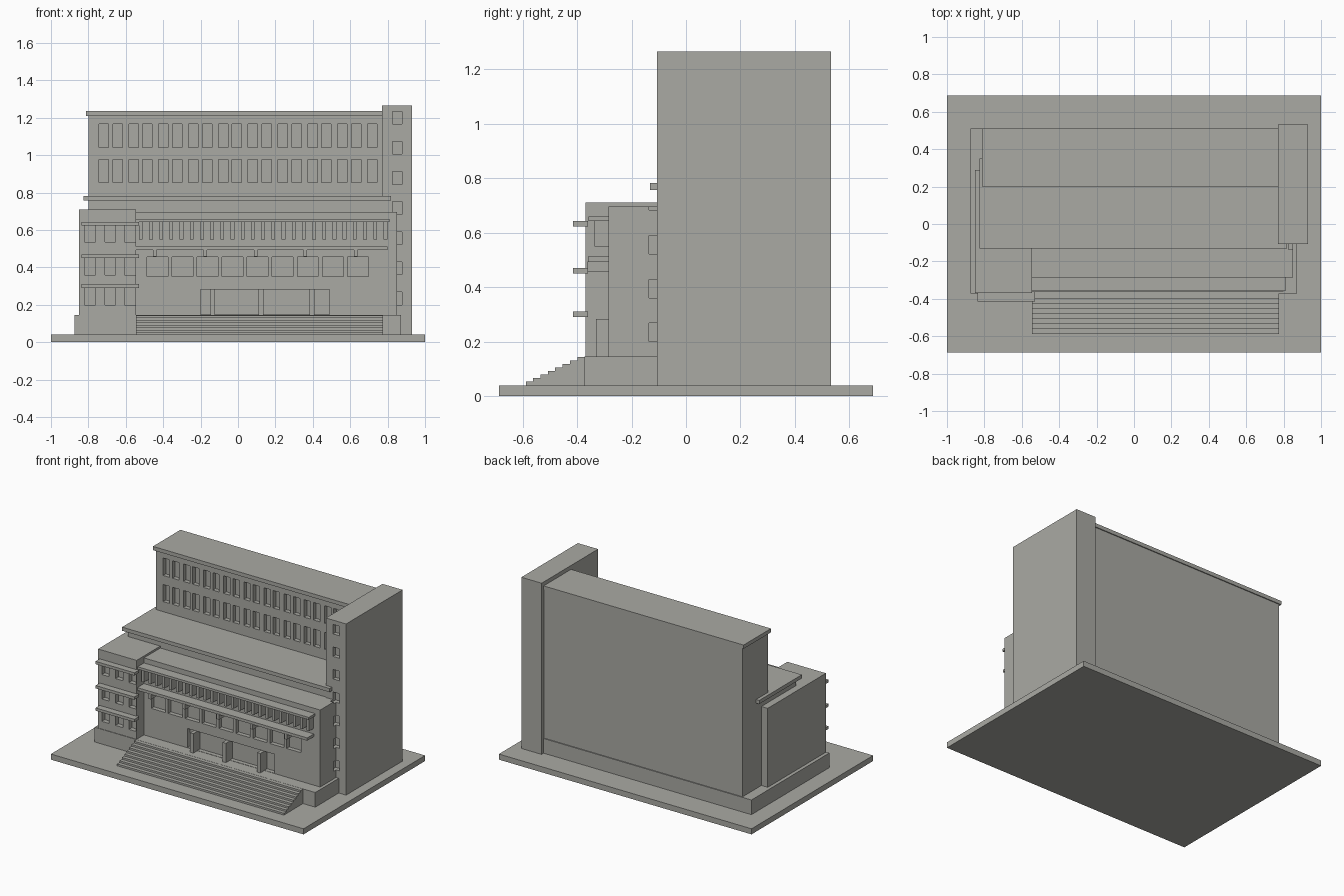
import bpy, bmesh

if "Cube" in bpy.data.objects:
    bpy.data.objects.remove(bpy.data.objects["Cube"])

stone = bpy.data.materials.new("warm grey stone")
stone.diffuse_color = (0.40, 0.40, 0.37, 1)
stone.use_nodes = True
stone.node_tree.nodes["Principled BSDF"].inputs["Base Color"].default_value = stone.diffuse_color


def boxes(name, items, helper=False):
    """One object from boxes given as (x0, x1, y0, y1, z0, z1)."""
    bm = bmesh.new()
    for x0, x1, y0, y1, z0, z1 in items:
        vs = bmesh.ops.create_cube(bm, size=1)["verts"]
        for v in vs:
            v.co.x = x1 if v.co.x > 0 else x0
            v.co.y = y1 if v.co.y > 0 else y0
            v.co.z = z1 if v.co.z > 0 else z0
    me = bpy.data.meshes.new(name)
    bm.to_mesh(me)
    bm.free()
    me.materials.append(stone)
    ob = bpy.data.objects.new(name, me)
    bpy.context.collection.objects.link(ob)
    if helper:
        ob.hide_render = True
        ob.hide_set(True)
        ob.display_type = 'WIRE'
    return ob


def cut(ob, cutter):
    m = ob.modifiers.new("openings", 'BOOLEAN')
    m.operation = 'DIFFERENCE'
    m.solver = 'EXACT'
    m.object = cutter


# Ground slab and plinth
boxes("ground_slab", [(-1, 1, -0.687, 0.687, 0, 0.04)])
boxes("plinth", [(-0.875, 0.872, -0.372, 0.51, 0.04, 0.145)])

# Entrance stairs as one stepped profile
n = 8
profile = [(-0.37, 0.04)]
for i in range(n):
    y = -0.588 + i * 0.027
    profile += [(y, 0.04 + i * 0.013), (y, 0.04 + (i + 1) * 0.013)]
profile.append((-0.37, 0.144))
bm = bmesh.new()
face = bm.faces.new([bm.verts.new((-0.545, y, z)) for y, z in profile])
side = bmesh.ops.extrude_face_region(bm, geom=[face])["geom"]
bmesh.ops.translate(bm, vec=(1.32, 0, 0),
                    verts=[g for g in side if isinstance(g, bmesh.types.BMVert)])
bmesh.ops.recalc_face_normals(bm, faces=bm.faces)
me = bpy.data.meshes.new("entrance_stairs")
bm.to_mesh(me)
bm.free()
me.materials.append(stone)
bpy.context.collection.objects.link(bpy.data.objects.new("entrance_stairs", me))

# Tall rear block with two rows of paired windows
tall = boxes("tall_block", [(-0.80, 0.775, 0.215, 0.503, 0.14, 1.215)])
win = []
for z0, z1 in ((0.855, 0.977), (1.042, 1.167)):
    for i in range(10):
        for dx in (0, 0.074):
            x = -0.743 + i * 0.1595 + dx
            if x < 0.72:
                win.append((x, x + 0.051, 0.15, 0.245, z0, z1))
cut(tall, boxes("tall_window_cutter", win, True))
boxes("top_roof_slab", [(-0.813, 0.775, 0.2, 0.51, 1.21, 1.237)])

# Middle block and its overhanging roof
boxes("middle_block", [(-0.80, 0.775, -0.1, 0.34, 0.14, 0.76)])
boxes("middle_roof_slab", [(-0.825, 0.818, -0.132, 0.35, 0.757, 0.783)])

# Stair tower with a column of windows notching the front hall too
tower = boxes("stair_tower", [(0.77, 0.93, -0.106, 0.533, 0.035, 1.265)])
slots = boxes("tower_window_cutter",
              [(0.826, 0.876, -0.136, -0.076, 0.2 + i * 0.161, 0.268 + i * 0.161)
               for i in range(7)], True)
cut(tower, slots)

# Front hall with windows and a recessed entrance
hall = boxes("front_hall", [(-0.56, 0.85, -0.285, -0.09, 0.14, 0.696)])
openings = [(-0.487 + i * 0.134, -0.375 + i * 0.134, -0.35, -0.255, 0.35, 0.455)
            for i in range(9)]
openings.append((-0.2, 0.488, -0.35, -0.255, 0.147, 0.283))
cut(hall, boxes("hall_opening_cutter", openings, True))
cut(hall, slots)
boxes("entrance_pillars", [(x - 0.013, x + 0.013, -0.33, -0.25, 0.14, 0.284)
                           for x in (-0.135, 0.122, 0.395)])

# Hall canopies, fins between them and brackets below
boxes("upper_canopy", [(-0.55, 0.81, -0.357, -0.28, 0.643, 0.66)])
boxes("lower_canopy", [(-0.55, 0.80, -0.36, -0.28, 0.492, 0.512)])
boxes("sun_fins", [(-0.53 + i * 0.0545, -0.51 + i * 0.0545, -0.335, -0.28, 0.55, 0.645)
                   for i in range(25)])
boxes("canopy_brackets", [(x - 0.01, x + 0.01, -0.362, -0.28, 0.457, 0.495)
                          for x in (-0.445, -0.175, 0.095, 0.36, 0.63)])

# Left wing with three floors of windows and ledges
wing = boxes("left_wing", [(-0.85, -0.545, -0.368, 0.29, 0.14, 0.71)])
panes = [(x, x + 0.058, -0.42, -0.335, z, z + 0.095)
         for x in (-0.82, -0.712, -0.606) for z in (0.2, 0.36, 0.535)]
cut(wing, boxes("wing_window_cutter", panes, True))
boxes("wing_ledges", [(-0.837, -0.53, -0.415, -0.36, z, z + 0.02)
                      for z in (0.29, 0.45, 0.623)])
